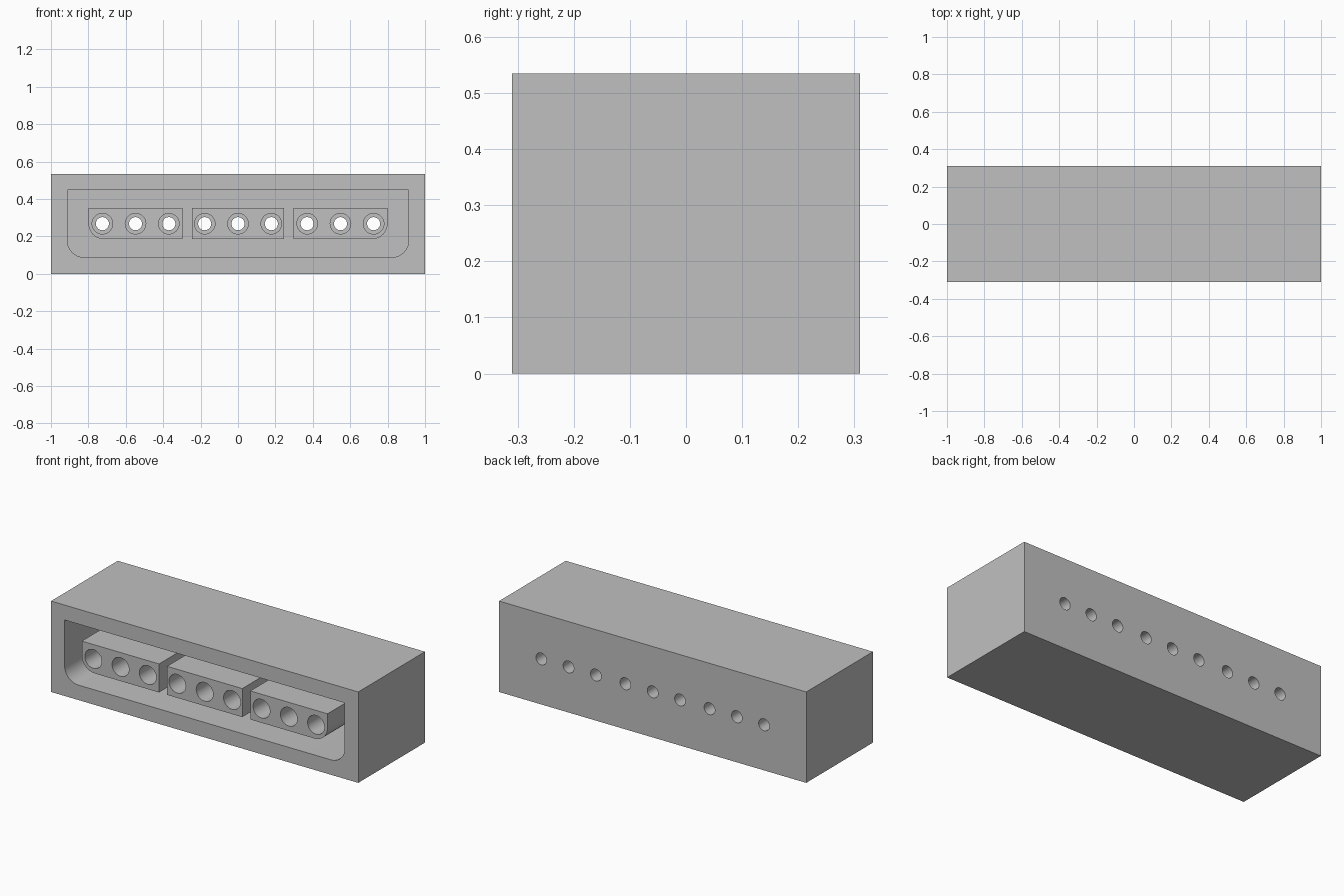
import bpy, bmesh, math
from mathutils import Matrix, Vector

old = bpy.data.objects.get("Cube")
if old:
    bpy.data.objects.remove(old, do_unlink=True)

FRONT, BACK, FLOOR = -0.31, 0.31, 0.20   # y of front, rear and cavity end
HEIGHT = 0.535
HOLE_Z = 0.268

grey = bpy.data.materials.new("light grey plastic")
grey.use_nodes = True
colour = (0.53, 0.53, 0.53, 1)
grey.diffuse_color = colour
grey.node_tree.nodes["Principled BSDF"].inputs["Base Color"].default_value = colour


def to_object(name, bm):
    bmesh.ops.recalc_face_normals(bm, faces=bm.faces)
    mesh = bpy.data.meshes.new(name)
    bm.to_mesh(mesh)
    bm.free()
    mesh.materials.append(grey)
    obj = bpy.data.objects.new(name, mesh)
    bpy.context.collection.objects.link(obj)
    return obj


def prism(name, x0, x1, z0, z1, y0, y1, left_r=0, right_r=0):
    """Rectangle with optional rounded lower corners, extruded along y."""
    points = [(x1, z1), (x0, z1)]
    for x, r, side, start in ((x0, left_r, 1, 180), (x1, right_r, -1, 270)):
        steps = 10 if r else 0
        for i in range(steps + 1):
            a = math.radians(start + (90 * i / steps if steps else 0))
            points.append((x + side * r + r * math.cos(a), z0 + r + r * math.sin(a)))
    bm = bmesh.new()
    face = bm.faces.new([bm.verts.new((x, y0, z)) for x, z in points])
    new = bmesh.ops.extrude_face_region(bm, geom=[face])["geom"]
    verts = [g for g in new if isinstance(g, bmesh.types.BMVert)]
    bmesh.ops.translate(bm, verts=verts, vec=Vector((0, y1 - y0, 0)))
    return to_object(name, bm)


def bores(name, xs, radius, y0, y1):
    """Row of cylinders along y, used as one cutter."""
    bm = bmesh.new()
    for x in xs:
        place = Matrix.Translation((x, (y0 + y1) / 2, HOLE_Z)) @ Matrix.Rotation(math.pi / 2, 4, 'X')
        bmesh.ops.create_cone(bm, cap_ends=True, segments=40, radius1=radius,
                              radius2=radius, depth=y1 - y0, matrix=place)
    return to_object(name, bm)


def cut(obj, cutter):
    cutter.hide_render = True
    mod = obj.modifiers.new("cut", 'BOOLEAN')
    mod.operation, mod.solver, mod.object = 'DIFFERENCE', 'EXACT', cutter
    bpy.ops.object.select_all(action='DESELECT')
    bpy.context.view_layer.objects.active = obj
    obj.select_set(True)
    bpy.ops.object.modifier_apply(modifier=mod.name)
    bpy.data.objects.remove(cutter, do_unlink=True)


def smooth(obj):
    bpy.ops.object.select_all(action='DESELECT')
    bpy.context.view_layer.objects.active = obj
    obj.select_set(True)
    bpy.ops.object.shade_smooth_by_angle(angle=math.radians(30))


# Socket blocks: name, x range, rounded outer corners, hole positions
blocks = (
    ("right_socket_block", -0.80, -0.297, 0.085, 0, (-0.725, -0.548, -0.37)),
    ("middle_socket_block", -0.245, 0.245, 0, 0, (-0.178, 0, 0.178)),
    ("left_socket_block", 0.297, 0.80, 0, 0.085, (0.37, 0.548, 0.725)),
)

# Outer housing with a deep cavity open at the front
housing = prism("housing", -1, 1, 0, HEIGHT, FRONT, BACK)
cut(housing, prism("cavity_cutter", -0.912, 0.912, 0.088, 0.447,
                   FRONT - 0.1, FLOOR, 0.09, 0.09))

# Narrow pin holes through the rear wall
all_holes = [x for block in blocks for x in block[-1]]
cut(housing, bores("pin_cutter", all_holes, 0.035, FLOOR - 0.05, BACK + 0.1))
smooth(housing)

# Three blocks standing on the rear wall, flush with the front, with wide bores
for name, x0, x1, left_r, right_r, holes in blocks:
    block = prism(name, x0, x1, 0.185, 0.353, FRONT, FLOOR, left_r, right_r)
    cut(block, bores("bore_cutter", holes, 0.055, FRONT - 0.1, FLOOR + 0.1))
    smooth(block)
